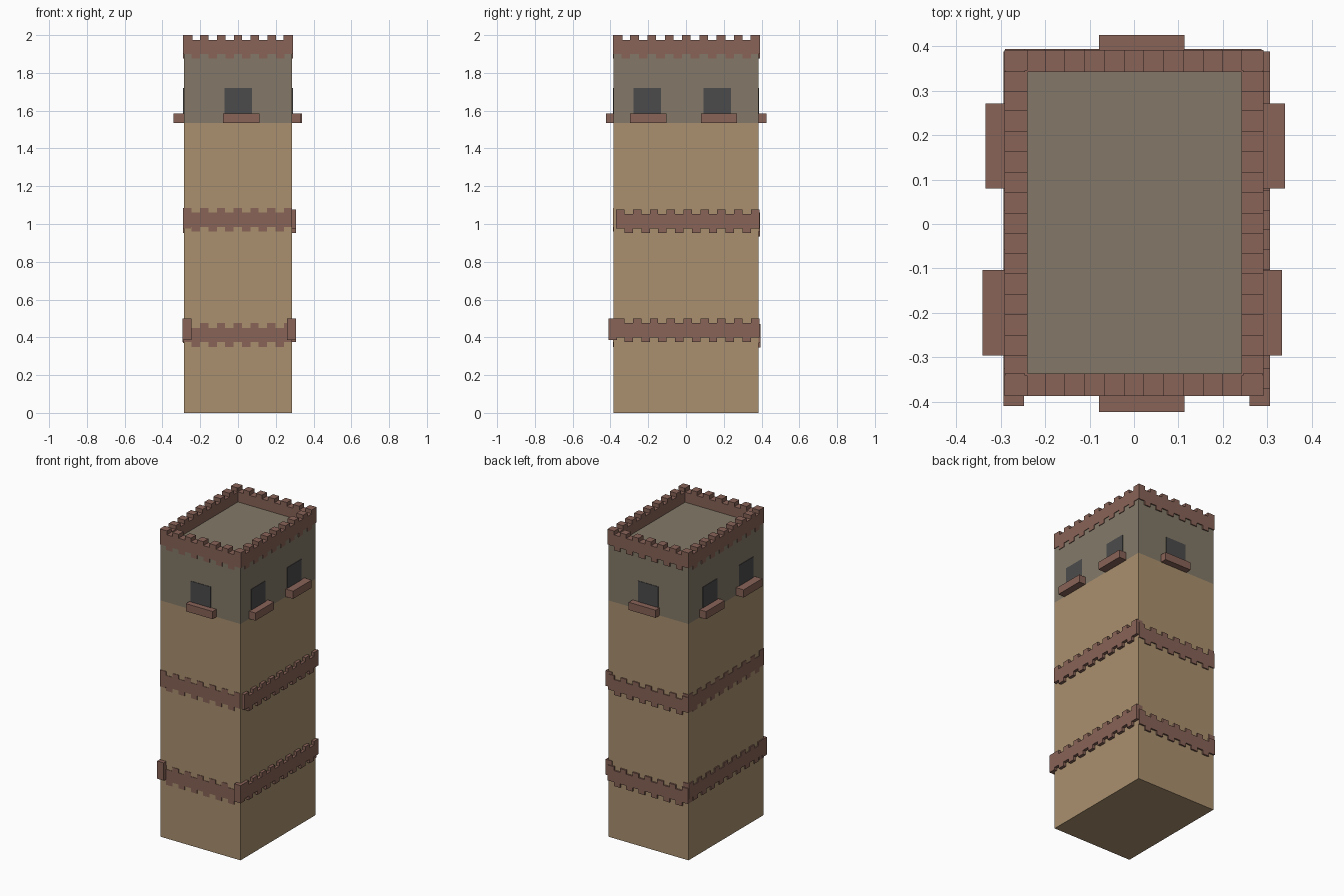
import bpy, bmesh

if "Cube" in bpy.data.objects:
    bpy.data.objects.remove(bpy.data.objects["Cube"])


def material(name, rgb):
    m = bpy.data.materials.new(name)
    lin = [(c / 255 / 12.92) if c / 255 <= 0.04045 else ((c / 255 + 0.055) / 1.055) ** 2.4 for c in rgb]
    m.diffuse_color = (*lin, 1)
    m.use_nodes = True
    m.node_tree.nodes["Principled BSDF"].inputs["Base Color"].default_value = m.diffuse_color
    return m


TAN = material("tan plaster", (170, 144, 110))
GREY = material("grey stone", (131, 121, 104))
BRICK = material("red brick", (136, 99, 87))
DARK = material("dark opening", (75, 75, 76))


def boxes(name, mat, items):
    """One object made of boxes, each (x0, x1, y0, y1, z0, z1)."""
    bm = bmesh.new()
    for x0, x1, y0, y1, z0, z1 in items:
        vs = bmesh.ops.create_cube(bm, size=1)["verts"]
        for v in vs:
            v.co = (x0 if v.co.x < 0 else x1,
                    y0 if v.co.y < 0 else y1,
                    z0 if v.co.z < 0 else z1)
    me = bpy.data.meshes.new(name)
    bm.to_mesh(me)
    bm.free()
    me.materials.append(mat)
    ob = bpy.data.objects.new(name, me)
    bpy.context.collection.objects.link(ob)
    return ob


def row(axis, a, b, count, d0, d1, top):
    """Row of blocks alternating high and low; d0..d1 is the depth range."""
    out, step = [], (b - a) / count
    for i in range(count):
        drop = 0.025 * (i % 2)
        s, e = a + i * step, a + (i + 1) * step
        z = (top - 0.1 - drop, top - drop)
        out.append((s, e, d0, d1, *z) if axis == 'x' else (d0, d1, s, e, *z))
    return out


HX, HY = 0.287, 0.384      # half width and depth of the tower
SPLIT, ROOF = 1.535, 1.91  # colour change and roof height

# Tower body
boxes("lower_wall", TAN, [(-HX, HX, -HY, HY, 0, SPLIT)])
boxes("upper_wall", GREY, [(-HX, HX, -HY, HY, SPLIT, ROOF)])

# Battlement around the roof
boxes("parapet_front", BRICK, row('x', -0.29, 0.29, 13, -0.387, -0.336, 2.0))
boxes("parapet_back", BRICK, row('x', -0.29, 0.29, 13, 0.342, 0.391, 2.0))
boxes("parapet_right", BRICK, row('y', -0.387, 0.391, 17, 0.242, 0.291, 2.0))
boxes("parapet_left", BRICK, row('y', -0.387, 0.391, 17, -0.291, -0.240, 2.0))

# Middle brick band
boxes("middle_band_front", BRICK, row('x', -0.29, 0.287, 13, -0.387, -0.34, 1.085))
boxes("middle_band_back", BRICK, row('x', -0.29, 0.287, 13, 0.34, 0.391, 1.06))
boxes("middle_band_right", BRICK, row('y', -0.37, 0.388, 17, 0.26, 0.306, 1.077))
boxes("middle_band_left", BRICK, row('y', -0.387, 0.388, 17, -0.290, -0.25, 1.077))

# Lower brick band, with posts at the front corners
boxes("lower_band_front", BRICK, row('x', -0.29, 0.287, 13, -0.387, -0.34, 0.475))
boxes("lower_band_back", BRICK, row('x', -0.29, 0.287, 13, 0.345, 0.394, 0.47))
boxes("lower_band_right", BRICK, row('y', -0.37, 0.388, 17, 0.26, 0.306, 0.50))
boxes("lower_band_left", BRICK, row('y', -0.37, 0.388, 17, -0.294, -0.25, 0.50))
boxes("corner_posts", BRICK, [(0.26, 0.306, -0.41, -0.365, 0.385, 0.50),
                              (-0.294, -0.247, -0.41, -0.365, 0.385, 0.50)])

# Window panes: thin plates on every side
T, WZ = 0.003, (1.56, 1.72)
panes = [(-0.071, 0.075, -HY - T, -HY + T, *WZ), (-0.071, 0.075, HY - T, HY + T, *WZ)]
for s in (-1, 1):
    x = sorted((s * (HX - T), s * (HX + T)))
    for y in (-0.278, 0.093):
        panes.append((*x, y, y + 0.146, *WZ))
boxes("windows", DARK, panes)

# Window sills
SZ = (1.535, 1.585)
boxes("sills", BRICK, [
    (-0.079, 0.114, -0.423, -0.37, *SZ),
    (-0.079, 0.114, 0.37, 0.425, *SZ),
    (0.27, 0.333, -0.296, -0.104, *SZ),
    (0.27, 0.340, 0.08, 0.271, *SZ),
    (-0.341, -0.27, -0.296, -0.104, *SZ),
    (-0.334, -0.27, 0.08, 0.271, *SZ)])
